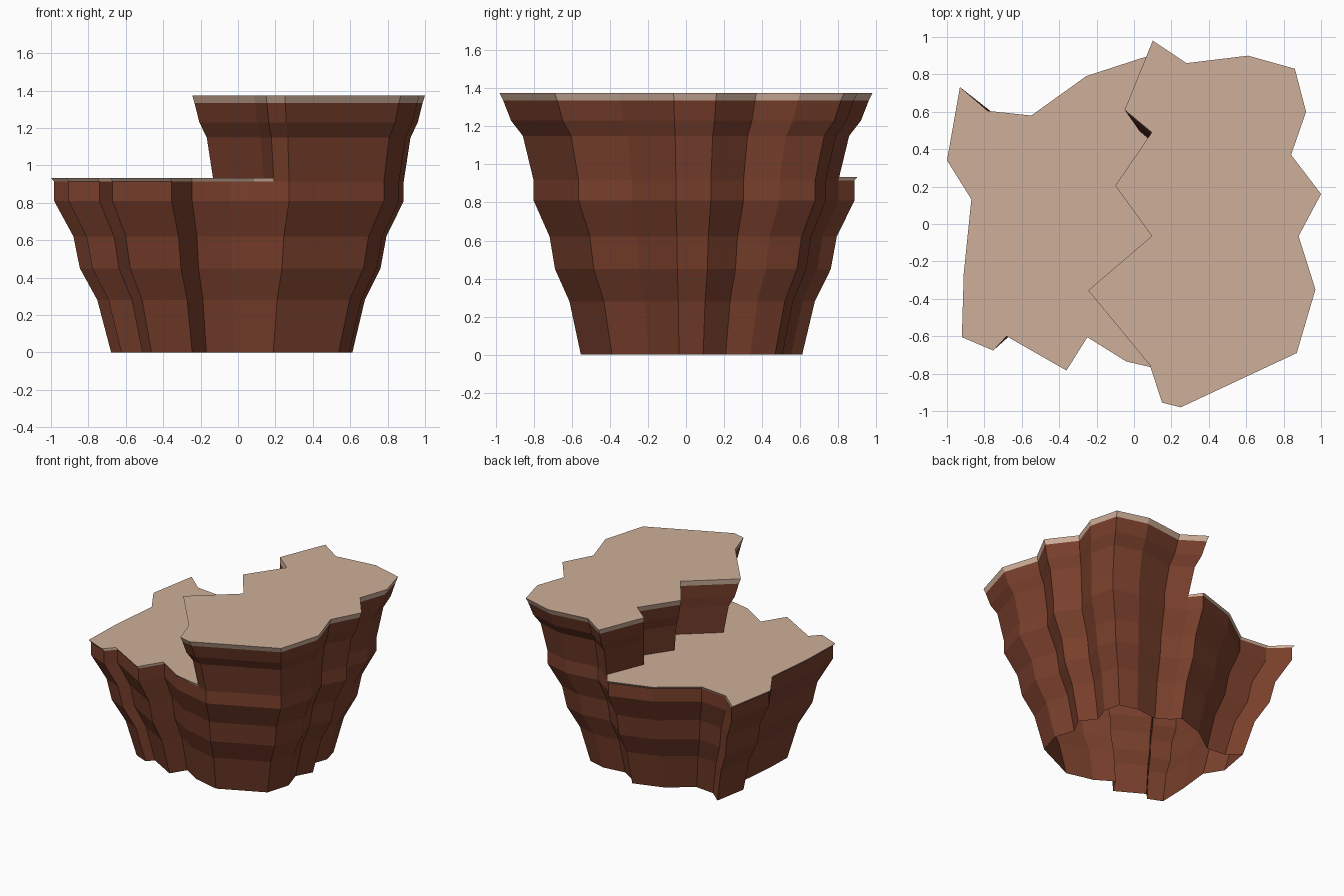
import bpy, bmesh

if "Cube" in bpy.data.objects:
    bpy.data.objects.remove(bpy.data.objects["Cube"])

def material(name, rgb):
    m = bpy.data.materials.new(name)
    m.diffuse_color = (*rgb, 1)
    m.use_nodes = True
    m.node_tree.nodes["Principled BSDF"].inputs["Base Color"].default_value = m.diffuse_color
    return m

ROCK = material("rock_brown", (0.19, 0.05, 0.025))
SAND = material("plateau_sand", (0.62, 0.43, 0.32))

def scaled(pts, s, cx=0.0):
    return [(cx + (x - cx) * s, y * s) for x, y in pts]

def loft(name, rings, mat, cap=False):
    """Skin a stack of (z, outline) rings; optionally close the top."""
    bm = bmesh.new()
    loops = [[bm.verts.new((x, y, z)) for x, y in pts] for z, pts in rings]
    n = len(loops[0])
    for a, b in zip(loops, loops[1:]):
        for i in range(n):
            j = (i + 1) % n
            bm.faces.new((a[i], a[j], b[j], b[i]))
    if cap:
        bm.faces.new(loops[-1])
    me = bpy.data.meshes.new(name)
    bm.to_mesh(me)
    bm.free()
    me.materials.append(mat)
    ob = bpy.data.objects.new(name, me)
    bpy.context.collection.objects.link(ob)
    return ob

# Outline of the high plateau: outer edge, then the zigzag step edge
outer = [(.15, -.955), (.25, -.98), (.87, -.69), (.97, -.35), (.88, -.065),
         (1, .16), (.84, .37), (.92, .6), (.86, .83), (.61, .9), (.28, .86), (.1, .98)]
zigzag = [(-.05, .61), (.095, .49), (-.1, .205), (.095, -.065), (-.245, -.355), (.085, -.755)]
# Outer edge of the low plateau, from the back round to the front
left = [(.08, .885), (-.25, .778), (-.54, .57), (-.77, .595), (-.915, .72), (-.983, .335),
        (-.855, .13), (-.895, -.26), (-.905, -.595), (-.74, -.665), (-.67, -.59),
        (-.355, -.77), (-.245, -.595), (-.04, -.723), (.085, -.752)]

CX, FOOT = .378, .817
outer_foot = scaled(outer, FOOT, CX)
zigzag_foot = scaled(zigzag, FOOT, CX)

# Main cliff wall, open underneath
base = outer_foot + left
profile = [(0, .69), (.28, .765), (.45, .86), (.62, .895), (.81, 1), (.915, 1)]
loft("base_cliff", [(z, scaled(base, s)) for z, s in profile], ROCK)

# Low plateau with its slightly flared rim
ends = [outer_foot[-1]], [outer_foot[0]] + zigzag_foot[::-1]
loft("low_plateau", [(.915, ends[0] + left + ends[1]),
                     (.933, ends[0] + scaled(left, 1.017) + ends[1])], SAND, cap=True)

# High cliff wall and high plateau
high = outer + zigzag
profile = [(.915, FOOT), (1.15, .875), (1.23, .938), (1.335, .98)]
loft("high_cliff", [(z, scaled(high, s, CX)) for z, s in profile], ROCK)
loft("high_plateau", [(1.335, scaled(high, .98, CX)), (1.375, high)], SAND, cap=True)
